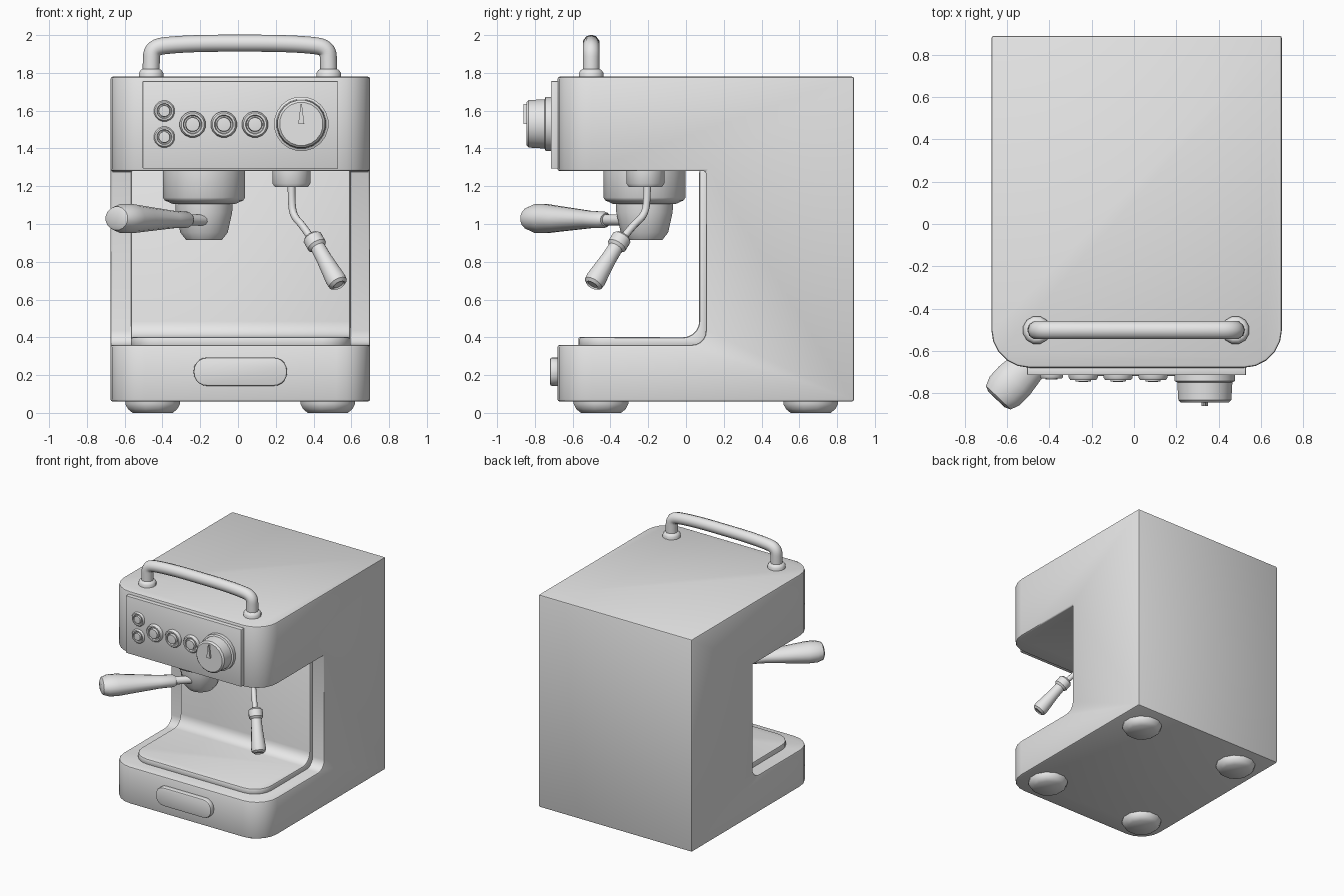
import bpy, bmesh, math
from mathutils import Vector

if "Cube" in bpy.data.objects:
    bpy.data.objects.remove(bpy.data.objects["Cube"])

metal = bpy.data.materials.new("plain_grey")
metal.use_nodes = True
metal.diffuse_color = (0.8, 0.8, 0.8, 1)
metal.node_tree.nodes["Principled BSDF"].inputs["Base Color"].default_value = (0.8, 0.8, 0.8, 1)


def finish(name, data, bevel=0, angle=40):
    ob = bpy.data.objects.new(name, data)
    bpy.context.collection.objects.link(ob)
    data.materials.append(metal)
    if bevel:
        mod = ob.modifiers.new("soft_edges", 'BEVEL')
        mod.width, mod.segments = bevel, 2
        mod.limit_method, mod.angle_limit = 'ANGLE', math.radians(50)
    bpy.ops.object.select_all(action='DESELECT')
    bpy.context.view_layer.objects.active = ob
    ob.select_set(True)
    bpy.ops.object.convert(target='MESH')
    bpy.ops.object.shade_smooth_by_angle(angle=math.radians(angle))
    return bpy.context.object


def mesh_from(name, bm):
    bmesh.ops.recalc_face_normals(bm, faces=bm.faces[:])
    me = bpy.data.meshes.new(name)
    bm.to_mesh(me)
    bm.free()
    return me


def side_prism(name, pts, x0, x1, corner, bevel):
    """Extrude a y-z outline along x, then round its upright front edges."""
    bm = bmesh.new()
    face = bm.faces.new([bm.verts.new((x0, y, z)) for y, z in pts])
    ext = bmesh.ops.extrude_face_region(bm, geom=[face], use_keep_orig=True)
    moved = [v for v in ext["geom"] if isinstance(v, bmesh.types.BMVert)]
    bmesh.ops.translate(bm, verts=moved, vec=(x1 - x0, 0, 0))
    front = min(y for y, z in pts)
    edges = [e for e in bm.edges if all(abs(v.co.y - front) < 1e-4 for v in e.verts)
             and abs(e.verts[0].co.x - e.verts[1].co.x) < 1e-4]
    bmesh.ops.bevel(bm, geom=edges, offset=corner, segments=5, profile=0.5, affect='EDGES')
    return finish(name, mesh_from(name, bm), bevel)


def plate(name, x, z, y, corner, bevel):
    """Box between ranges, with the corners seen from the front rounded."""
    bm = bmesh.new()
    bmesh.ops.create_cube(bm, size=1)
    for v in bm.verts:
        v.co = [r[0] if c < 0 else r[1] for r, c in zip((x, y, z), v.co)]
    if corner:
        edges = [e for e in bm.edges if abs(e.verts[0].co.y - e.verts[1].co.y) > 1e-4]
        bmesh.ops.bevel(bm, geom=edges, offset=corner, segments=5, profile=0.5, affect='EDGES')
    return finish(name, mesh_from(name, bm), bevel)


def lathe(name, profile, origin, axis, sides=16, widen=1):
    """Turn (radius, distance) pairs around an axis; ends are capped."""
    turn = Vector(axis).to_track_quat('Z', 'Y')
    bm = bmesh.new()
    rings = []
    for r, h in profile:
        ring = []
        for i in range(sides):
            a = math.tau * (i + 0.5) / sides
            co = Vector((r * widen * math.cos(a), r * math.sin(a), h))
            ring.append(bm.verts.new(Vector(origin) + turn @ co))
        rings.append(ring)
    for a, b in zip(rings, rings[1:]):
        for i in range(sides):
            j = (i + 1) % sides
            bm.faces.new((a[i], a[j], b[j], b[i]))
    bm.faces.new(rings[0])
    bm.faces.new(rings[-1])
    return finish(name, mesh_from(name, bm))


def tube(name, pts, radius):
    cu = bpy.data.curves.new(name, 'CURVE')
    cu.dimensions = '3D'
    cu.bevel_depth, cu.bevel_resolution, cu.use_fill_caps = radius, 3, True
    sp = cu.splines.new('NURBS')
    sp.points.add(len(pts) - 1)
    for p, co in zip(sp.points, pts):
        p.co = (*co, 1)
    sp.order_u, sp.use_endpoint_u, sp.resolution_u = 3, True, 6
    return finish(name, cu)


def fillet(y, z, r, steps=5):
    """Concave arc from a level floor up to a vertical wall."""
    return [(y - r + r * math.sin(t), z + r - r * math.cos(t))
            for t in (math.pi / 2 * i / steps for i in range(steps + 1))]


DOWN, FRONT, UP = (0, 0, -1), (0, -1, 0), (0, 0, 1)

# C-shaped housing
side_prism("housing", [(-0.68, 0.06), (-0.68, 0.36)] + fillet(0.105, 0.36, 0.075)
           + [(0.105, 1.28), (-0.68, 1.28), (-0.68, 1.78), (0.89, 1.78), (0.89, 0.06)],
           -0.675, 0.7, 0.18, 0.012)

# drip tray that sweeps up into the back panel
side_prism("tray_and_back_panel", [(-0.57, 0.35), (-0.57, 0.402)] + fillet(0.07, 0.4, 0.085)
           + [(0.07, 1.285), (0.115, 1.285), (0.115, 0.35)], -0.567, 0.595, 0.15, 0.012)

# front panel and tray grip
plate("control_panel", (-0.505, 0.53), (1.293, 1.757), (-0.715, -0.67), 0, 0.005)
plate("tray_grip", (-0.235, 0.26), (0.143, 0.293), (-0.72, -0.67), 0.07, 0.01)

# feet
for end, y in (("front", -0.45), ("back", 0.66)):
    for side, x in (("right", -0.452), ("left", 0.475)):
        lathe(f"{end}_{side}_foot", [(0.15, -0.01), (0.15, 0.018), (0.135, 0.045), (0.11, 0.065)],
              (x, y, 0.065), DOWN, 12)

# push buttons with a raised rim around a centre cap
def button(name, x, z, r, depth):
    lathe(name, [(r, -0.01), (r, depth * 0.4), (r * 0.88, depth * 0.8), (r * 0.72, depth * 0.8),
                 (r * 0.66, depth * 0.3), (r * 0.56, depth * 0.3), (r * 0.52, depth),
                 (r * 0.3, depth * 1.05)], (x, -0.715, z), FRONT)

for i in range(3):
    button(f"brew_button_{i + 1}", -0.24 + 0.165 * i, 1.527, 0.07, 0.03)
for label, z in (("upper", 1.598), ("lower", 1.46)):
    button(f"{label}_small_button", -0.39, z, 0.056, 0.02)

# pressure dial and its needle
lathe("dial", [(0.145, -0.01), (0.145, 0.028), (0.132, 0.034), (0.127, 0.118), (0.115, 0.13)],
      (0.335, -0.715, 1.53), FRONT, 20)
bm = bmesh.new()
tri = [(-0.016, 1.53), (0.016, 1.53), (0.003, 1.635), (-0.003, 1.635)]
backs = [bm.verts.new((0.335 + x, -0.84, z)) for x, z in tri]
fronts = [bm.verts.new((0.335 + x, -0.86, z)) for x, z in tri]
bm.faces.new(backs)
bm.faces.new(fronts)
for i in range(4):
    j = (i + 1) % 4
    bm.faces.new((backs[i], backs[j], fronts[j], fronts[i]))
finish("dial_needle", mesh_from("dial_needle", bm))

# top carrying handle
y = -0.502
tube("top_handle", [(-0.46, y, 1.79), (-0.46, y, 1.85), (-0.455, y, 1.935), (-0.34, y, 1.95),
                    (-0.17, y, 1.957), (0.01, y, 1.957), (0.19, y, 1.957), (0.36, y, 1.95),
                    (0.475, y, 1.935), (0.48, y, 1.85), (0.48, y, 1.79)], 0.045)
for side, x in (("right", -0.46), ("left", 0.48)):
    lathe(f"{side}_handle_collar", [(0.067, -0.01), (0.067, 0.02), (0.056, 0.036), (0.045, 0.04)],
          (x, y, 1.78), UP, 12)

# brew head and filter basket
lathe("brew_head", [(0.22, -0.01), (0.22, 0.14), (0.21, 0.155), (0.165, 0.175)],
      (-0.18, -0.22, 1.28), DOWN, 20)
lathe("filter_basket", [(0.155, 0), (0.152, 0.05), (0.128, 0.155), (0.096, 0.195)],
      (-0.18, -0.22, 1.11), DOWN, 16)

# filter handle pointing forward and to the right
inner, tip = Vector((-0.27, -0.43, 1.022)), Vector((-0.65, -0.83, 1.03))
axis, length = tip - inner, (tip - inner).length
lathe("filter_handle_rod", [(0.03, -0.17), (0.03, 0.03)], inner, axis, 12)
lathe("filter_handle", [(0.034, -0.01), (0.044, 0.01), (0.047, length * 0.2), (0.068, length * 0.6),
                        (0.078, length * 0.78), (0.077, length * 0.9), (0.063, length * 0.98),
                        (0.042, length)], inner, axis, 16, 1.3)

# steam wand
lathe("wand_mount", [(0.104, -0.01), (0.104, 0.065), (0.09, 0.085)], (0.283, -0.215, 1.28), DOWN, 12)
tube("steam_wand", [(0.283, -0.205, 1.22), (0.283, -0.205, 1.11), (0.295, -0.225, 1.04),
                    (0.345, -0.285, 0.99), (0.41, -0.36, 0.89)], 0.02)
top, end = Vector((0.39, -0.335, 0.935)), Vector((0.535, -0.497, 0.675))
span = (end - top).length
lathe("wand_grip", [(0.042, 0), (0.053, 0.012), (0.053, 0.065), (0.04, 0.08), (0.042, span * 0.45),
                    (0.055, span * 0.88), (0.052, span * 0.96), (0.035, span), (0.028, span - 0.008)],
      top, end - top, 14)
